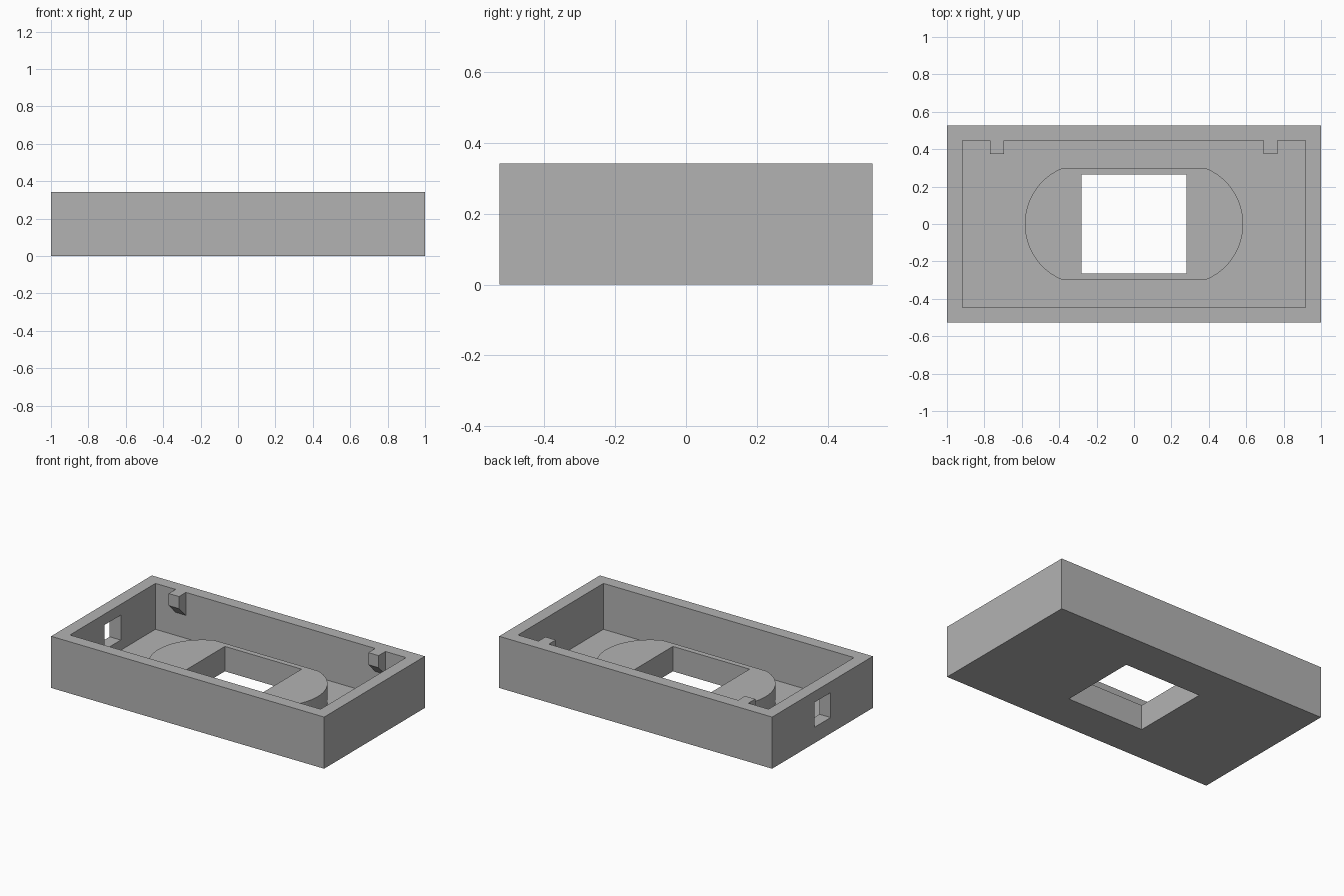
import bpy, bmesh, math
from mathutils import Vector

default = bpy.data.objects.get("Cube")
if default:
    bpy.data.objects.remove(default, do_unlink=True)

# Single grey plastic
grey = bpy.data.materials.new("plain grey")
grey.use_nodes = True
colour = (0.45, 0.45, 0.45, 1)
grey.diffuse_color = colour
grey.node_tree.nodes["Principled BSDF"].inputs["Base Color"].default_value = colour


def prism(name, outline, offset):
    """Extrude a closed 3D outline along an offset vector."""
    bm = bmesh.new()
    base = bm.faces.new([bm.verts.new(p) for p in outline])
    out = bmesh.ops.extrude_face_region(bm, geom=[base])["geom"]
    moved = [v for v in out if isinstance(v, bmesh.types.BMVert)]
    bmesh.ops.translate(bm, verts=moved, vec=Vector(offset))
    bmesh.ops.recalc_face_normals(bm, faces=bm.faces)
    mesh = bpy.data.meshes.new(name)
    bm.to_mesh(mesh)
    bm.free()
    mesh.materials.append(grey)
    obj = bpy.data.objects.new(name, mesh)
    bpy.context.collection.objects.link(obj)
    return obj


def box(name, x0, x1, y0, y1, z0, z1):
    outline = [(x0, y0, z0), (x1, y0, z0), (x1, y1, z0), (x0, y1, z0)]
    return prism(name, outline, (0, 0, z1 - z0))


def subtract(target, cutter):
    """Cut one object out of another and discard the cutter."""
    mod = target.modifiers.new("cut", "BOOLEAN")
    mod.operation, mod.solver, mod.object = "DIFFERENCE", "EXACT", cutter
    bpy.context.view_layer.update()
    graph = bpy.context.evaluated_depsgraph_get()
    mesh = bpy.data.meshes.new_from_object(target.evaluated_get(graph))
    target.modifiers.clear()
    target.data = mesh
    bpy.data.objects.remove(cutter, do_unlink=True)


W, D, H = 1.0, 0.527, 0.342        # outer half width, half depth, height
IW, ID, FLOOR = 0.918, 0.447, 0.038  # inner half sizes, floor level

tray = box("tray", -W, W, -D, D, 0, H)
cavity = box("cavity", -IW, IW, -ID, ID, FLOOR, H + 0.1)

# Raised platform: flat sides with a round arc at each end
radius, centre, half = 0.323, 0.261, 0.30
sweep, steps = math.asin(half / radius), 32
outline = []
for side in (1, -1):
    for i in range(steps + 1):
        a = -sweep + 2 * sweep * i / steps
        outline.append((side * (centre + radius * math.cos(a)),
                        side * radius * math.sin(a), 0))
subtract(cavity, prism("platform", outline, (0, 0, 0.165)))

# Two clips on the back wall, each with a sloped underside
for x in (-0.77, 0.692):
    profile = [(x, 0.375, 0.5), (x, 0.375, 0.262),
               (x, 0.5, 0.137), (x, 0.5, 0.5)]
    subtract(cavity, prism("clip", profile, (0.075, 0, 0)))

# Hollow the tray, then open the floor and the end-wall port
subtract(tray, cavity)
subtract(tray, box("floor_opening", -0.281, 0.281, -0.264, 0.264, -0.1, 0.3))
subtract(tray, box("port", -1.1, -0.85, -0.085, 0.085, 0.105, 0.27))

# Smooth only the rounded platform ends
bpy.ops.object.select_all(action="DESELECT")
tray.select_set(True)
bpy.context.view_layer.objects.active = tray
bpy.ops.object.shade_smooth_by_angle(angle=math.radians(20))
